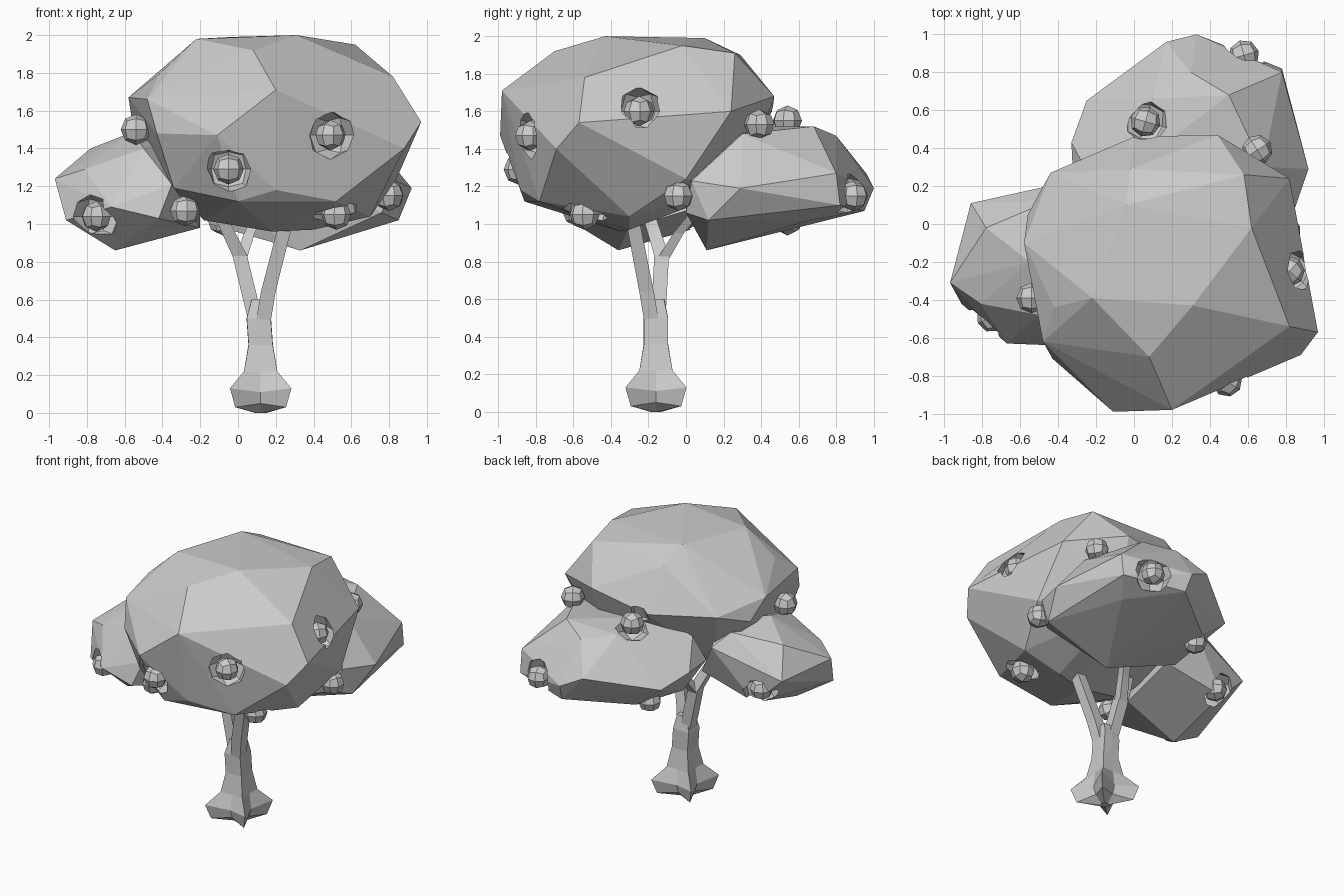
import bpy, bmesh, math
from mathutils import Vector

if "Cube" in bpy.data.objects:
    bpy.data.objects.remove(bpy.data.objects["Cube"])


def finish(name, bm):
    bmesh.ops.recalc_face_normals(bm, faces=bm.faces)
    me = bpy.data.meshes.new(name)
    bm.to_mesh(me)
    bm.free()
    ob = bpy.data.objects.new(name, me)
    bpy.context.collection.objects.link(ob)
    return ob


def faceted_blob(name, pts):
    bm = bmesh.new()
    for p in pts:
        bm.verts.new(p)
    res = bmesh.ops.convex_hull(bm, input=bm.verts)
    junk = {g for g in res["geom_interior"] + res["geom_unused"]
            if isinstance(g, bmesh.types.BMVert)}
    bmesh.ops.delete(bm, geom=list(junk), context='VERTS')
    bmesh.ops.dissolve_limit(bm, angle_limit=math.radians(4), verts=bm.verts, edges=bm.edges)
    return finish(name, bm)


def loft(name, rings):
    bm = bmesh.new()
    loops = [[bm.verts.new(p) for p in r] for r in rings]
    n = len(loops[0])
    for a, b in zip(loops, loops[1:]):
        for i in range(n):
            bm.faces.new((a[i], a[(i + 1) % n], b[(i + 1) % n], b[i]))
    bm.faces.new(loops[0])
    bm.faces.new(loops[-1])
    return finish(name, bm)


def branch(name, path):
    # square tube through (x, y, z, radius) points
    loft(name, [[(x + r * math.cos(a), y + r * math.sin(a), z)
                 for a in [math.pi / 4 + k * math.pi / 2 for k in range(4)]]
                for x, y, z, r in path])


# Trunk with four flared roots: (z, root radius, gap radius, gap lift, x shift)
cx, cy = 0.12, -0.16
trunk = []
for z, root, gap, lift, dx in [(0.0, .03, .03, 0, 0), (.03, .19, .08, .02, 0), (.13, .23, .10, -.02, 0),
                               (.22, .125, .085, 0, 0), (.36, .09, .065, 0, 0), (.50, .09, .065, 0, -.01),
                               (.60, .06, .045, 0, -.005)]:
    ring = []
    for k in range(8):
        a = math.pi / 4 * k
        r = root if k % 2 else gap
        ring.append((cx + dx + r * math.cos(a), cy + r * math.sin(a), z + (0 if k % 2 else lift)))
    trunk.append(ring)
loft("trunk", trunk)

# Branches
branch("right_branch", [(.13, -.18, .46, .055), (.16, -.21, .64, .055), (.29, -.31, 1.15, .05)])
branch("left_branch", [(.10, -.15, .46, .055), (.01, -.13, .83, .055), (-.13, -.22, 1.12, .045)])
branch("back_branch", [(.01, -.13, .80, .045), (.06, -.04, .95, .04), (.13, .08, 1.10, .04)])

# Canopy masses
main = faceted_blob("main_canopy", [
    (.20, -.98, 1.71), (.31, -.43, 2.0), (.08, -.70, 1.92), (-.22, -.39, 1.98), (-.42, -.44, 1.79),
    (-.04, .10, 1.99), (.62, -.02, 1.95), (.58, .26, 1.91), (-.02, .29, 1.90), (.44, .47, 1.68),
    (0, .46, 1.60), (-.44, .27, 1.62), (.82, -.54, 1.78), (.97, -.57, 1.54), (.88, -.69, 1.40),
    (.84, 0, 1.24), (.82, .24, 1.60), (-.11, -.99, 1.47), (-.43, -.71, 1.48), (-.48, -.62, 1.66),
    (-.58, -.10, 1.67), (-.56, .05, 1.54), (-.34, -.66, 1.19), (0, -.86, 1.12), (.52, -.78, 1.12),
    (.18, -.35, .96), (.40, -.30, .97), (-.18, -.35, 1.02), (.70, -.30, 1.04), (-.3, .1, 1.2),
    (.4, .3, 1.2), (.2, -.88, 1.18)])
left = faceted_blob("left_canopy", [
    (-.97, -.31, 1.24), (-.86, .11, 1.20), (-.78, -.02, 1.40), (-.55, .17, 1.27), (-.55, -.20, 1.49),
    (-.81, -.42, 1.29), (-.91, -.42, 1.02), (-.67, -.63, 1.09), (-.42, -.64, 1.03), (-.35, -.60, 1.21),
    (-.65, -.36, .86), (-.20, -.30, .98), (-.20, .10, 1.10), (-.65, .13, 1.0), (-.30, 0, 1.47),
    (-.50, -.48, 1.40), (-.36, .22, 1.36), (-.45, .12, 1.46)])
back = faceted_blob("back_canopy", [
    (-.33, .43, 1.25), (-.25, .65, 1.18), (.17, .96, 1.27), (.33, 1.0, 1.19), (.35, .95, 1.07),
    (.78, .82, 1.10), (.78, .80, 1.27), (.92, .29, 1.19), (.85, .12, 1.02), (.33, .11, .86),
    (.50, .68, 1.52), (.10, .66, 1.50), (.30, .80, 1.47), (.68, .30, 1.48), (0, .30, 1.52),
    (-.15, .25, 1.0), (.66, .66, 1.02), (-.05, .65, 1.02), (.30, 0, 1.30), (-.32, .22, 1.26),
    (-.25, .28, 1.44), (.83, .03, 1.23), (.76, 0, 1.06)])

# Fruit: the first group sits in carved pockets, the second rests on the surface
pocketed = [(-.05, -.89, 1.29), (.49, -.83, 1.47), (-.75, -.49, 1.04), (.52, -.54, 1.05),
            (.82, -.25, 1.60), (.58, .89, 1.15), (.06, .54, 1.55), (-.66, .06, 1.08)]
resting = [(-.28, -.58, 1.07), (.80, -.04, 1.15), (.65, .39, 1.53), (-.54, -.39, 1.50),
           (-.08, .54, 1.02)]


def round_cubes(name, spots, radius):
    bm = bmesh.new()
    for i, s in enumerate(spots):
        part = bmesh.new()
        bmesh.ops.create_cube(part, size=1)
        bmesh.ops.subdivide_edges(part, edges=part.edges, cuts=1, use_grid_fill=True)
        for v in part.verts:
            d = v.co.normalized()
            c, sn = math.cos(i), math.sin(i)
            d = Vector((d.x * c - d.y * sn, d.x * sn + d.y * c, d.z))
            v.co = Vector(s) + d * radius
        tmp = bpy.data.meshes.new("tmp")
        part.to_mesh(tmp)
        part.free()
        bm.from_mesh(tmp)
        bpy.data.meshes.remove(tmp)
    return finish(name, bm)


round_cubes("fruit", pocketed + resting, .081)
cutter = round_cubes("pocket_cutter", pocketed, .13)
cutter.hide_render = True
cutter.display_type = 'WIRE'
for ob in (main, left, back):
    mod = ob.modifiers.new("pockets", 'BOOLEAN')
    mod.operation = 'DIFFERENCE'
    mod.solver = 'EXACT'
    mod.object = cutter
